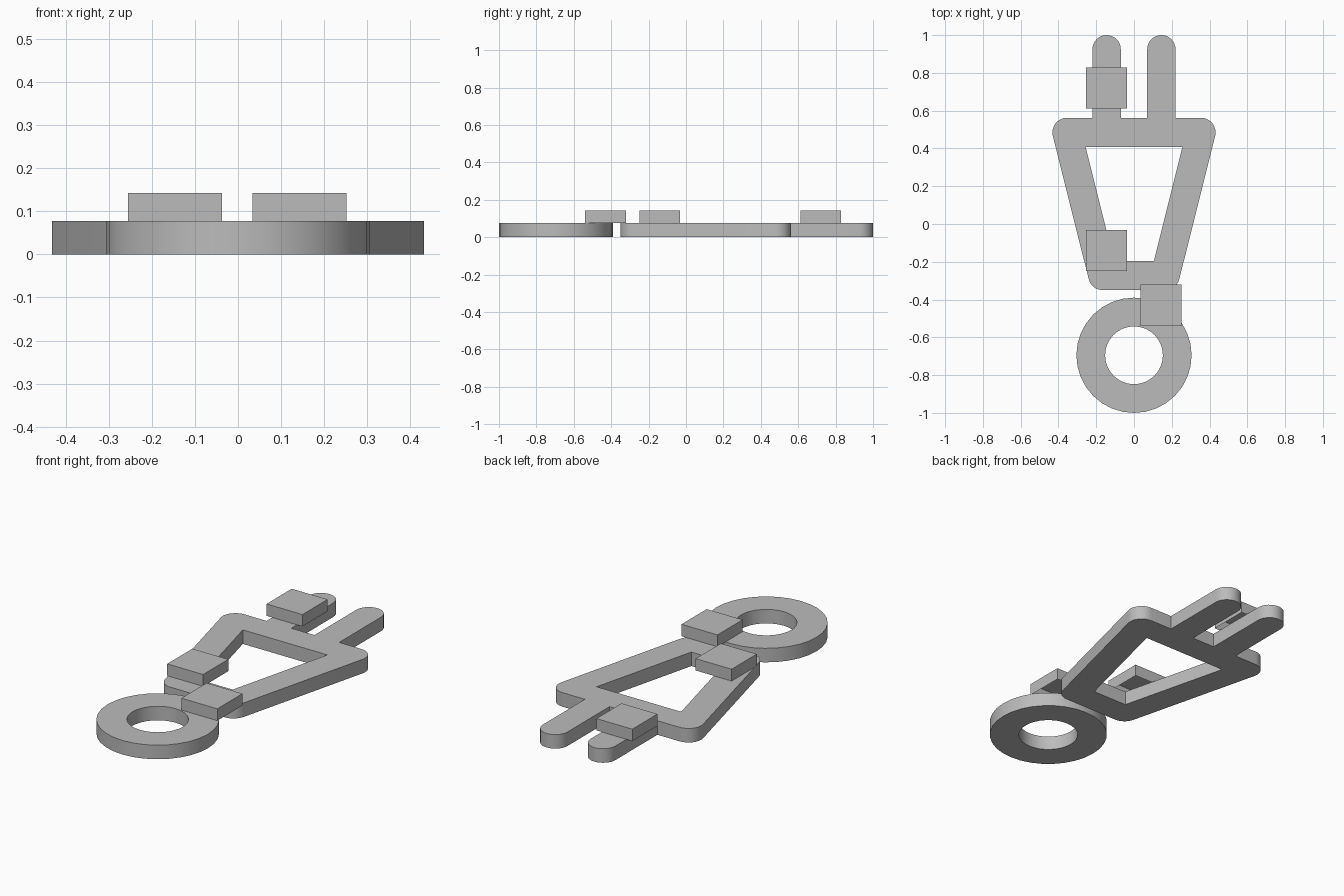
import bpy
import bmesh
from math import atan2, cos, sin, pi, radians
from mathutils import Vector

old = bpy.data.objects.get("Cube")
if old:
    bpy.data.objects.remove(old, do_unlink=True)

PLATE = 0.077      # thickness of the flat parts
TOP = 0.142        # top of the raised blocks
BAR = 0.077        # half width of the frame bars
PRONG = 0.075      # half width of the prongs

grey = bpy.data.materials.new("light grey")
grey.use_nodes = True
grey.diffuse_color = (0.5, 0.5, 0.5, 1)
grey.node_tree.nodes["Principled BSDF"].inputs["Base Color"].default_value = (0.5, 0.5, 0.5, 1)


def arc(x, y, r, start, end, steps):
    """Points along an arc, both ends included."""
    angles = [start + (end - start) * i / steps for i in range(steps + 1)]
    return [(x + r * cos(a), y + r * sin(a)) for a in angles]


def plate(name, loops):
    """Extrude closed outlines, the later ones being holes, into a plate."""
    curve = bpy.data.curves.new(name, 'CURVE')
    curve.dimensions = '2D'
    curve.fill_mode = 'BOTH'
    curve.extrude = PLATE / 2
    for loop in loops:
        spline = curve.splines.new('POLY')
        spline.points.add(len(loop) - 1)
        for point, (x, y) in zip(spline.points, loop):
            point.co = (x, y, 0, 1)
        spline.use_cyclic_u = True
    obj = bpy.data.objects.new(name, curve)
    bpy.context.collection.objects.link(obj)
    bpy.ops.object.select_all(action='DESELECT')
    obj.select_set(True)
    bpy.context.view_layer.objects.active = obj
    bpy.ops.object.convert(target='MESH')
    obj = bpy.context.object
    obj.name = name
    bm = bmesh.new()
    bm.from_mesh(obj.data)
    bmesh.ops.remove_doubles(bm, verts=bm.verts, dist=0.0005)
    bmesh.ops.translate(bm, verts=bm.verts, vec=(0, 0, PLATE / 2))
    bmesh.ops.recalc_face_normals(bm, faces=bm.faces)
    bm.to_mesh(obj.data)
    bm.free()
    obj.data.materials.clear()
    obj.data.materials.append(grey)
    bpy.ops.object.shade_smooth_by_angle(angle=radians(30))


def block(name, x, y, size=0.218):
    """Raised square cover, open underneath."""
    bm = bmesh.new()
    bmesh.ops.create_cube(bm, size=1)
    bmesh.ops.scale(bm, verts=bm.verts, vec=(size, size, TOP - PLATE))
    bmesh.ops.translate(bm, verts=bm.verts, vec=(x, y, (TOP + PLATE) / 2))
    bottom = [f for f in bm.faces if f.normal.z < -0.5]
    bmesh.ops.delete(bm, geom=bottom, context='FACES_ONLY')
    mesh = bpy.data.meshes.new(name)
    bm.to_mesh(mesh)
    bm.free()
    mesh.materials.append(grey)
    bpy.context.collection.objects.link(bpy.data.objects.new(name, mesh))


# Tapered frame with two prongs: right half of the outline, then mirrored
upper = Vector((0.355, 0.485))
lower = Vector((0.165, -0.273))
side = upper - lower
tilt = atan2(side.y, side.x) - pi / 2
half = arc(lower.x, lower.y, BAR, -pi / 2, tilt, 8)
half += arc(upper.x, upper.y, BAR, tilt, pi / 2, 8)
shoulder = upper.y + BAR
half.append((0.145 + PRONG, shoulder))
half += arc(0.145, 1 - PRONG, PRONG, 0, pi, 16)
half.append((0.145 - PRONG, shoulder))
outline = half + [(-x, y) for x, y in reversed(half)]

# Trapezoid opening, offset inward from the bar centre lines
slope = side.x / side.y
inset = BAR / cos(tilt)
top_x = upper.x - BAR * slope - inset
low_x = lower.x + BAR * slope - inset
opening = [(low_x, lower.y + BAR), (top_x, upper.y - BAR),
           (-top_x, upper.y - BAR), (-low_x, lower.y + BAR)]
plate("pronged_frame", [outline, opening])

# Ring at the front
plate("ring", [arc(0, -0.695, r, 0, 2 * pi, 32)[:-1] for r in (0.305, 0.153)])

# Raised blocks
block("prong_block", -0.146, 0.72)
block("frame_block", -0.146, -0.14)
block("ring_block", 0.143, -0.43)
